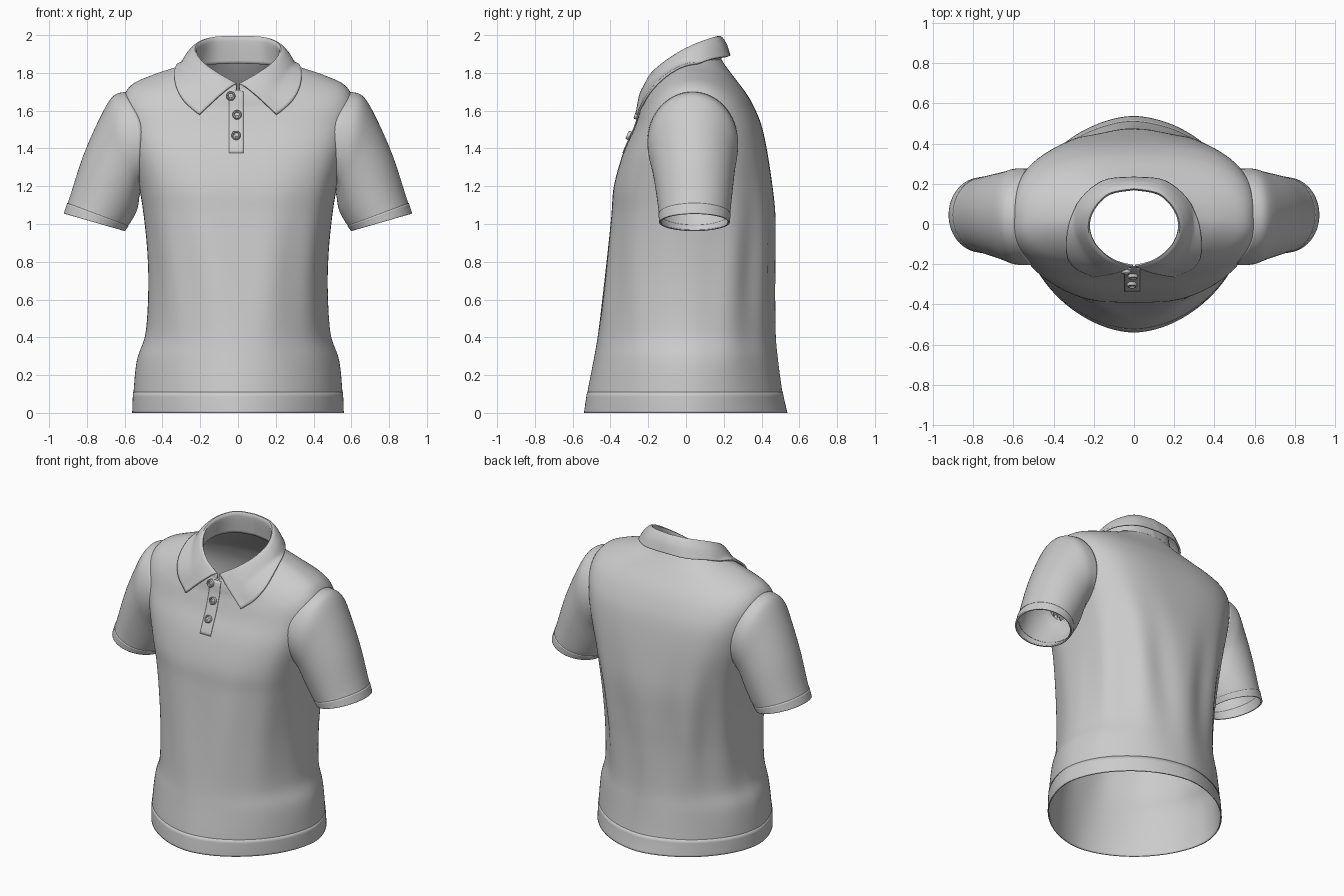
import bpy, bmesh, math
from mathutils import Vector
from mathutils.bvhtree import BVHTree

if "Cube" in bpy.data.objects:
    bpy.data.objects.remove(bpy.data.objects["Cube"])


def smooth_rows(rows, n):
    """Catmull-Rom interpolation of a list of equally long tuples."""
    out, last = [], len(rows) - 1
    for i in range(last):
        a, b, c, d = (rows[max(0, min(last, i + k))] for k in (-1, 0, 1, 2))
        for s in range(n):
            t = s / n
            out.append(tuple(0.5 * (2 * q + (r - p) * t + (2 * p - 5 * q + 4 * r - e) * t * t
                                    + (3 * q - p - 3 * r + e) * t ** 3)
                             for p, q, r, e in zip(a, b, c, d)))
    out.append(tuple(rows[-1]))
    return out


def grid_bmesh(rows, closed):
    bm = bmesh.new()
    vs = [[bm.verts.new(p) for p in r] for r in rows]
    m = len(rows[0])
    for a, b in zip(vs, vs[1:]):
        for j in range(m if closed else m - 1):
            k = (j + 1) % m
            bm.faces.new((a[j], a[k], b[k], b[j]))
    return bm


def make_object(name, bm, thick=0.0, offset=-1.0, mirror=False):
    me = bpy.data.meshes.new(name)
    bm.to_mesh(me)
    bm.free()
    ob = bpy.data.objects.new(name, me)
    bpy.context.collection.objects.link(ob)
    if mirror:
        md = ob.modifiers.new("Mirror", 'MIRROR')
        md.merge_threshold = 0.001
    if thick:
        md = ob.modifiers.new("Cloth", 'SOLIDIFY')
        md.thickness, md.offset = thick, offset
    me.shade_smooth()
    me.set_sharp_from_angle(angle=math.radians(50))
    return ob


# Torso rings: half width, front y, back y, z at front / side / back, squareness
TORSO = [
    (.558, -.538, .535, 0, 0, 0, 1.8), (.553, -.522, .51, .11, .11, .11, 1.85),
    (.535, -.49, .485, .28, .28, .28, 1.9), (.49, -.467, .47, .42, .42, .42, 2.0),
    (.475, -.44, .463, .65, .65, .65, 2.2), (.48, -.418, .465, .85, .85, .85, 2.4),
    (.50, -.397, .467, 1.05, 1.05, 1.05, 2.6), (.525, -.383, .455, 1.2, 1.2, 1.2, 2.8),
    (.568, -.335, .43, 1.37, 1.38, 1.38, 3.0), (.598, -.278, .40, 1.5, 1.53, 1.52, 3.0),
    (.61, -.25, .36, 1.58, 1.65, 1.62, 2.7), (.565, -.238, .32, 1.62, 1.735, 1.69, 2.4),
    (.45, -.232, .26, 1.66, 1.79, 1.77, 2.2), (.33, -.225, .215, 1.69, 1.83, 1.83, 2.1),
    (.255, -.215, .185, 1.71, 1.86, 1.875, 2.0)]
STEP, SEG = 6, 128


def torso_ring(row):
    w, yf, yb, zf, zs, zb, p = row
    cy, pts = 0.02, []
    for j in range(SEG):
        t = 2 * math.pi * j / SEG
        c, s = math.cos(t), math.sin(t)
        zt, yt = (zb, yb) if s > 0 else (zf, yf)
        z = zs + (zt - zs) * abs(s) ** 1.6
        # soft hanging folds, stronger on the back
        window = math.exp(-((z - 0.75) / 0.4) ** 2)
        amp = (0.024 if s > 0 else 0.01) * window * abs(s) ** 0.5
        f = 1 + amp * math.cos(11 * t + 0.9 * z + 0.6)
        x = math.copysign(abs(c) ** (2 / p), c) * w * f
        y = cy + abs(s) ** (2 / p) * (yt - cy) * f
        pts.append((x, y, z))
    return pts


rings = [torso_ring(r) for r in smooth_rows(TORSO, STEP)]
torso = grid_bmesh(rings, True)
torso.normal_update()
tree = BVHTree.FromBMesh(torso)

# Cut the armholes out of the torso
AY, AH, AZ, AV = .035, .24, 1.435, .265
holes = []
for f in torso.faces:
    c = f.calc_center_median()
    if abs(c.x) > .4 and ((c.y - AY) / AH) ** 2 + ((c.z - AZ) / AV) ** 2 < .9:
        holes.append(f)
bmesh.ops.delete(torso, geom=holes, context='FACES')
make_object("torso", torso, .006)

# Bottom hem band
hem = [[(x * 1.004, y * 1.004, z) for x, y, z in r] for r in rings[:STEP + 1]]
make_object("bottom_hem", grid_bmesh(hem, True), .008)

# Sleeve rings: top x, z, underarm x, z, centre y, half depth
SLEEVE = [
    (.61, 1.70, .51, 1.17, AY, AH), (.668, 1.672, .522, 1.14, .037, .238),
    (.742, 1.54, .528, 1.10, .04, .222), (.82, 1.36, .54, 1.06, .043, .207),
    (.882, 1.17, .565, 1.015, .045, .193), (.902, 1.11, .582, .99, .045, .188),
    (.92, 1.055, .602, .963, .045, .184)]


def sleeve_ring(row, grow=1.0):
    tx, tz, bx, bz, cy, hy = row
    pts = []
    for j in range(64):
        t = 2 * math.pi * j / 64
        c, s = math.cos(t) * grow, math.sin(t) * grow
        pts.append(((tx + bx) / 2 + c * (tx - bx) / 2, cy - s * hy,
                    (tz + bz) / 2 + c * (tz - bz) / 2))
    return pts


sleeve_rows = smooth_rows(SLEEVE, 6)
sleeve = [sleeve_ring(r) for r in sleeve_rows]
# seat the first ring on the torso, and ease the next rings away from it
seam = []
for x, y, z in sleeve[0]:
    hit = tree.ray_cast(Vector((2, y, z)), Vector((-1, 0, 0)))[0]
    seam.append((hit.x if hit else x) - x)
for i in range(9):
    k = (1 - i / 9) ** 2
    sleeve[i] = [(x + d * k, y, z) for (x, y, z), d in zip(sleeve[i], seam)]
make_object("sleeves", grid_bmesh(sleeve, True), .006, mirror=True)
cuff = [sleeve_ring(r, 1.015) for r in sleeve_rows[-7:]]
make_object("sleeve_cuffs", grid_bmesh(cuff, True), .01, mirror=True)

# Collar stations from centre back to front: neck seam, fold line, outer edge
COLLAR = [
    (0, .185, 1.85, 0, .175, 1.985, 0, .23, 1.89),
    (.135, .16, 1.845, .125, .15, 1.98, .15, .213, 1.885),
    (.225, .08, 1.83, .203, .07, 1.953, .265, .12, 1.868),
    (.245, -.02, 1.80, .225, -.02, 1.912, .315, .0, 1.815),
    (.205, -.12, 1.74, .19, -.11, 1.855, .322, -.11, 1.71),
    (.115, -.19, 1.71, .108, -.18, 1.795, .282, -.20, 1.64),
    (.012, -.215, 1.69, .012, -.21, 1.74, .205, -.262, 1.58)]


def push_out(p, gap):
    co, n, _, _ = tree.find_nearest(p)
    return co + n * gap if (p - co).dot(n) < gap else p


collar = []
for st in smooth_rows(COLLAR, 6):
    neck, fold, edge = Vector(st[:3]), Vector(st[3:6]), Vector(st[6:])
    out = Vector((fold.x, fold.y, 0)).normalized()
    mid = fold.lerp(edge, .4) + out * .01 + Vector((0, 0, .01))
    prof = [Vector(p) for p in smooth_rows([neck, fold, mid, edge], 6)]
    collar.append([push_out(p, .01) if i > 9 else p for i, p in enumerate(prof)])
make_object("collar", grid_bmesh(collar, False), .012, 0, mirror=True)


def on_front(x, z, gap):
    hit, n, _, _ = tree.ray_cast(Vector((x, -2, z)), Vector((0, 1, 0)))
    return hit + n * gap, n


# Button placket laid on the chest
placket = [[on_front(-.048 + .078 * i / 6, 1.375 + .325 * k / 20, .004)[0] for i in range(7)]
           for k in range(21)]
make_object("placket", grid_bmesh(placket, False), .004)

# Buttons: turned profile with a raised rim and four stitches
PROFILE = [(.001, .006), (.013, .006), (.016, .012), (.021, .012), (.024, .008), (.024, -.004)]
for i, (x, z) in enumerate([(-.038, 1.675), (-.005, 1.575), (-.01, 1.465)]):
    pos, n = on_front(x, z, .008)
    bm = grid_bmesh([[(r * math.cos(a), r * math.sin(a), h)
                      for a in (2 * math.pi * j / 24 for j in range(24))]
                     for r, h in reversed(PROFILE)], True)
    for sx in (-.005, .005):
        for sy in (-.005, .005):
            peg = bmesh.ops.create_cone(bm, cap_ends=True, segments=8, radius1=.0028,
                                        radius2=.0028, depth=.006)
            bmesh.ops.translate(bm, verts=peg["verts"], vec=(sx, sy, .006))
    ob = make_object("button_%d" % (i + 1), bm)
    ob.location = pos
    ob.rotation_euler = n.to_track_quat('Z', 'Y').to_euler()
